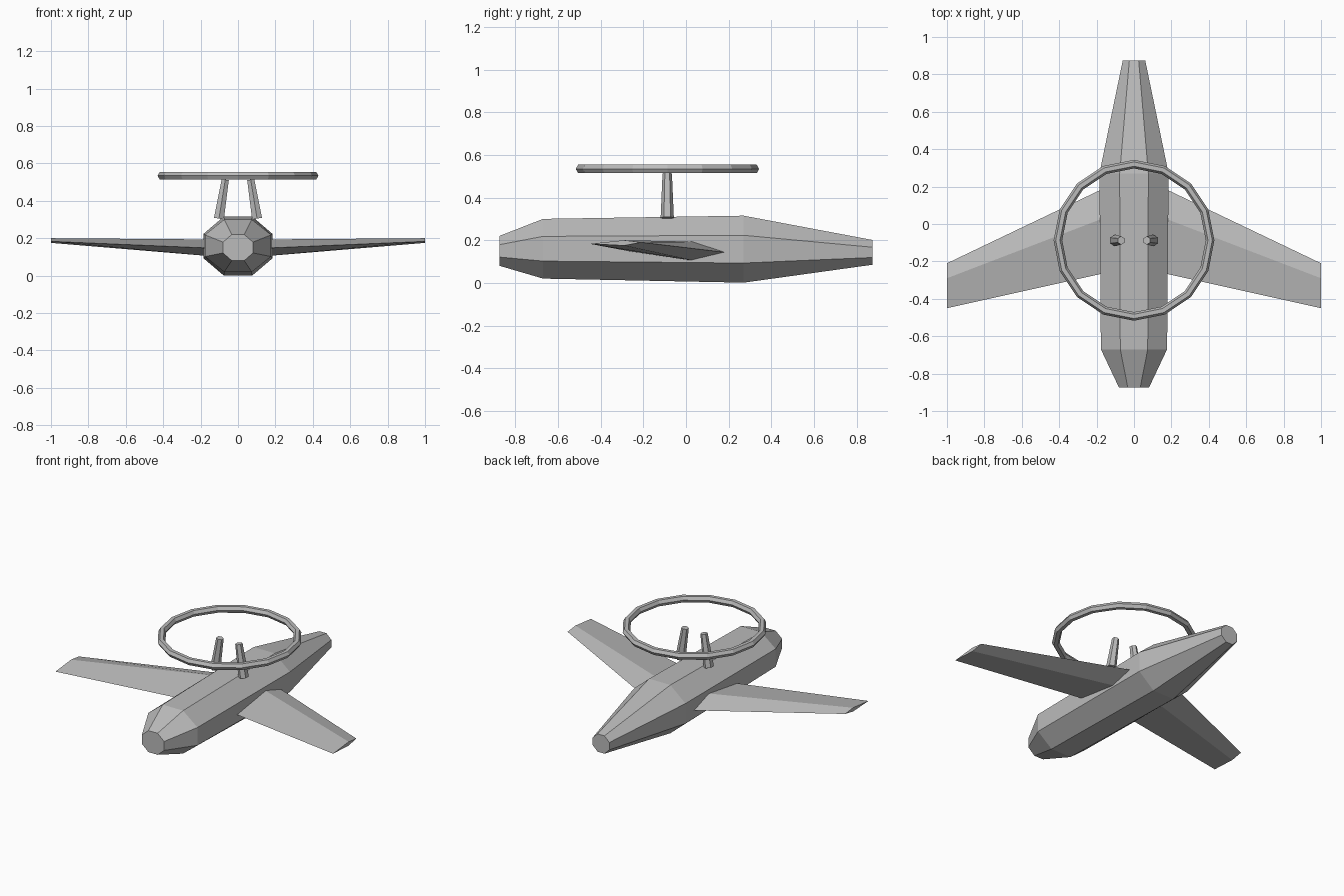
import bpy, bmesh, math
from mathutils import Vector

cube = bpy.data.objects.get("Cube")
if cube:
    bpy.data.objects.remove(cube, do_unlink=True)

grey = bpy.data.materials.new("plain grey")
grey.use_nodes = True
colour = (0.5, 0.5, 0.5, 1)
grey.diffuse_color = colour
grey.node_tree.nodes["Principled BSDF"].inputs["Base Color"].default_value = colour


def loft(name, rings, closed=False):
    """Skin matching rings of points; cap the ends unless the loop is closed."""
    bm = bmesh.new()
    loops = [[bm.verts.new(p) for p in ring] for ring in rings]
    pairs = list(zip(loops, loops[1:]))
    if closed:
        pairs.append((loops[-1], loops[0]))
    else:
        bm.faces.new(loops[0])
        bm.faces.new(loops[-1])
    for a, b in pairs:
        n = len(a)
        for i in range(n):
            j = (i + 1) % n
            bm.faces.new((a[i], a[j], b[j], b[i]))
    bmesh.ops.recalc_face_normals(bm, faces=bm.faces)
    mesh = bpy.data.meshes.new(name)
    bm.to_mesh(mesh)
    bm.free()
    mesh.materials.append(grey)
    obj = bpy.data.objects.new(name, mesh)
    bpy.context.collection.objects.link(obj)
    return obj


def polygon(sides, offset=0.0):
    """Unit circle corners."""
    angles = [math.tau * (i + offset) / sides for i in range(sides)]
    return [(math.cos(a), math.sin(a)) for a in angles]


# Fuselage: flat-sided octagons; each station is y, half width, half height, centre z
stations = [(-0.875, 0.08, 0.07, 0.15), (-0.67, 0.177, 0.14, 0.16),
            (0.27, 0.185, 0.157, 0.158), (0.875, 0.06, 0.058, 0.143)]
flat = 1 / math.cos(math.pi / 8)
loft("fuselage", [[(c * w * flat, y, z + s * h * flat) for c, s in polygon(8, 0.5)]
                  for y, w, h, z in stations])

# Wings: swept diamond sections, rooted inside the fuselage
root = [(-0.25, 0.145), (0.055, 0.193), (0.22, 0.139), (0.055, 0.1)]
tip = [(-0.45, 0.183), (-0.29, 0.2), (-0.21, 0.19), (-0.29, 0.175)]
for side, label in ((1, "left"), (-1, "right")):
    loft(label + "_wing", [[(side * x, y, z) for y, z in section]
                           for x, section in ((0.1, root), (1.0, tip))])

    # Tapered six-sided strut leaning inwards
    foot = Vector((side * 0.102, -0.088, 0.305))
    head = Vector((side * 0.068, -0.088, 0.513))
    across = Vector((0, 1, 0))
    other = across.cross(head - foot).normalized()
    loft(label + "_strut", [[centre + r * (c * across + s * other) for c, s in polygon(6)]
                            for centre, r in ((foot, 0.031), (head, 0.022))])

# Ring above the fuselage
loft("overhead_ring", [[((0.407 + 0.023 * c) * cx, -0.087 + (0.407 + 0.023 * c) * cy,
                         0.534 + 0.023 * s) for c, s in polygon(6)]
                       for cx, cy in polygon(16)], closed=True)
